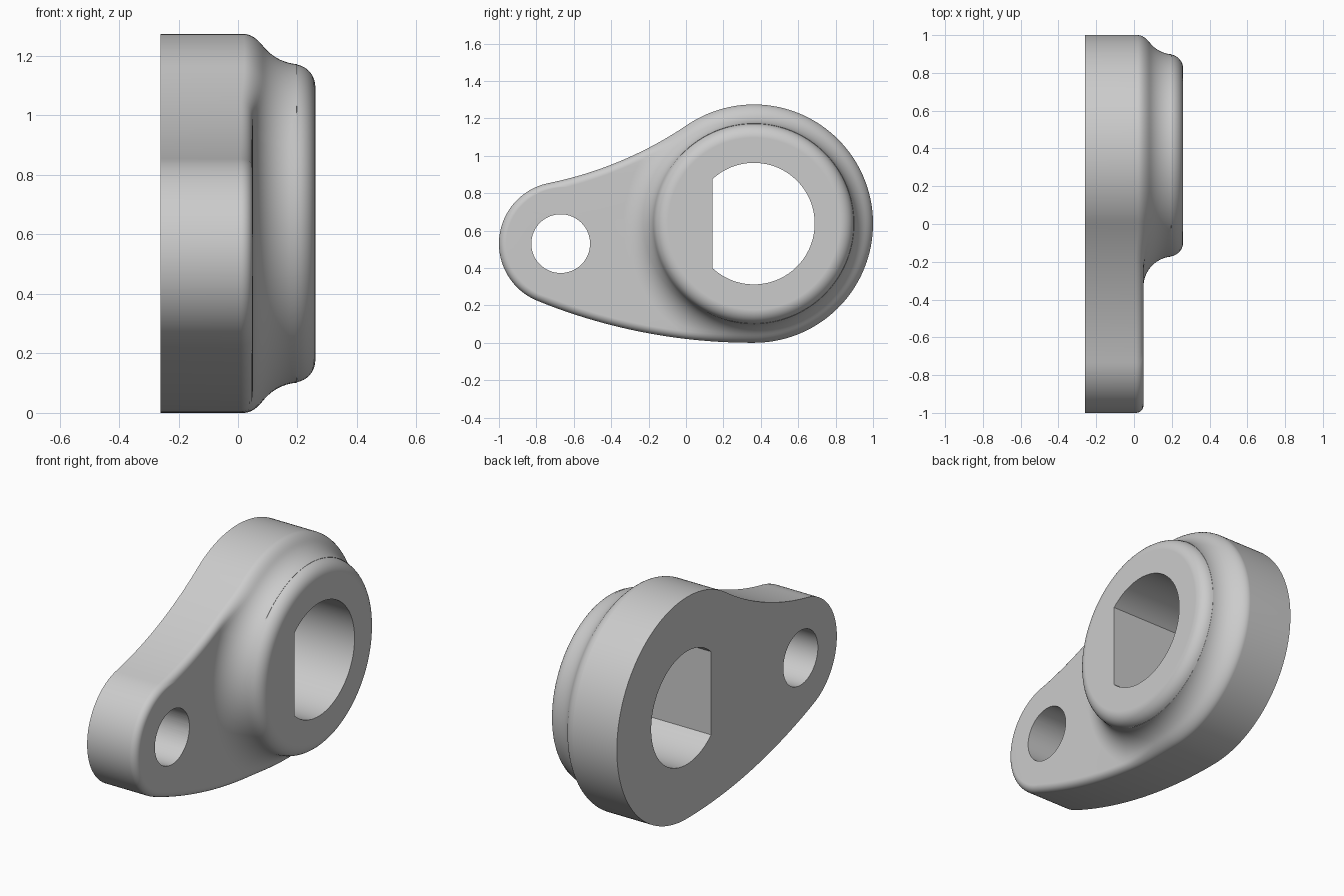
import bpy, bmesh, math
from mathutils import Vector

cube = bpy.data.objects.get("Cube")
if cube:
    bpy.data.objects.remove(cube, do_unlink=True)

steel = bpy.data.materials.new("light grey")
steel.use_nodes = True
steel.diffuse_color = (0.6, 0.6, 0.6, 1)
steel.node_tree.nodes["Principled BSDF"].inputs["Base Color"].default_value = (0.6, 0.6, 0.6, 1)

# Main dimensions; 2D points are (y, z)
BIG, BIG_R = Vector((0.363, 0.637)), 0.637
SMALL, SMALL_R = Vector((-0.67, 0.53)), 0.33
BACK, PLATE, TOP = -0.26, 0.05, 0.26
FILLET, ROUND, BOSS_R, EDGE = 0.16, 0.075, 0.535, 0.04


def upper_meeting(r1, r2):
    """Upper crossing of circles about the two lobe centres."""
    axis = SMALL - BIG
    d = axis.length
    a = (r1 * r1 - r2 * r2 + d * d) / (2 * d)
    u = axis / d
    return BIG + u * a + Vector((u.y, -u.x)) * math.sqrt(r1 * r1 - a * a)


def angle(v):
    return math.atan2(v.y, v.x)


def arc(centre, radius, a0, a1, count, sign=1):
    """Points with outward normals, last point left out."""
    result = []
    for i in range(count):
        t = a0 + (a1 - a0) * i / count
        n = Vector((math.cos(t), math.sin(t)))
        result.append((centre + n * radius, n * sign))
    return result


# Outline: two lobes joined by a hollow upper arc and a bulging lower arc
HOLLOW_R, BULGE_R = 2.05, 3.05
hollow = upper_meeting(HOLLOW_R + BIG_R, HOLLOW_R + SMALL_R)
bulge = upper_meeting(BULGE_R - BIG_R, BULGE_R - SMALL_R)
big_top, small_top = angle(hollow - BIG), angle(hollow - SMALL)
big_low, small_low = angle(BIG - bulge), angle(SMALL - bulge)
outline = arc(BIG, BIG_R, big_low, big_top, 96)
outline += arc(hollow, HOLLOW_R, big_top - math.pi, small_top - math.pi, 28, -1)
outline += arc(SMALL, SMALL_R, small_top, small_low + math.tau, 48)
outline += arc(bulge, BULGE_R, small_low, big_low, 32)


def fillet_height(r):
    """Height of the hollow fillet at the foot of the boss."""
    d = min(max(BOSS_R + FILLET - r, 0), FILLET)
    return PLATE + FILLET - math.sqrt(FILLET ** 2 - d ** 2)


def spoke(point, normal):
    """Section along one ray from the boss centre, as (radius, x)."""
    ray = point - BIG
    reach = ray.length
    slant = max(ray.normalized().dot(normal), 0.3)
    section = []
    for i in range(9):  # rounded boss rim
        t = math.radians(90 - 80 * i / 8)
        section.append((BOSS_R - ROUND + ROUND * math.cos(t), TOP - ROUND + ROUND * math.sin(t)))
    inner = reach - EDGE / slant
    foot = min(BOSS_R + FILLET, inner)
    for i in range(1, 13):  # fillet, finer where it is steep
        r = BOSS_R + (foot - BOSS_R) * (i / 12) ** 2
        section.append((r, fillet_height(r)))
    for i in range(7):  # rounded plate edge
        t = math.radians(90 * i / 6)
        r = inner + EDGE / slant * math.sin(t)
        section.append((r, fillet_height(r) - EDGE * (1 - math.cos(t))))
    section.append((reach, BACK))
    return ray.normalized(), section


# Lever body: rings of spokes closed by flat end faces
bm = bmesh.new()
columns = []
for point, normal in outline:
    ray, section = spoke(point, normal)
    column = []
    for r, x in section:
        p = BIG + ray * r
        column.append(bm.verts.new((x, p.x, p.y)))
    columns.append(column)
for i, a in enumerate(columns):
    b = columns[(i + 1) % len(columns)]
    for k in range(len(a) - 1):
        bm.faces.new((a[k], a[k + 1], b[k + 1], b[k]))
bm.faces.new([c[0] for c in columns])
bm.faces.new([c[-1] for c in columns])
bmesh.ops.remove_doubles(bm, verts=bm.verts, dist=0.0002)
bmesh.ops.recalc_face_normals(bm, faces=bm.faces)
mesh = bpy.data.meshes.new("lever_body")
bm.to_mesh(mesh)
bm.free()
mesh.materials.append(steel)
body = bpy.data.objects.new("lever_body", mesh)
bpy.context.collection.objects.link(body)


def cut_hole(name, points):
    """Cut a straight hole of the given (y, z) section through the body."""
    bm = bmesh.new()
    face = bm.faces.new([bm.verts.new((-0.5, p.x, p.y)) for p in points])
    moved = bmesh.ops.extrude_face_region(bm, geom=[face])["geom"]
    bmesh.ops.translate(bm, vec=(1, 0, 0), verts=[v for v in moved if isinstance(v, bmesh.types.BMVert)])
    bmesh.ops.recalc_face_normals(bm, faces=bm.faces)
    data = bpy.data.meshes.new(name)
    bm.to_mesh(data)
    bm.free()
    data.materials.append(steel)
    cutter = bpy.data.objects.new(name, data)
    bpy.context.collection.objects.link(cutter)
    bpy.context.view_layer.objects.active = body
    cut = body.modifiers.new(name, 'BOOLEAN')
    cut.operation, cut.solver, cut.object = 'DIFFERENCE', 'EXACT', cutter
    bpy.ops.object.modifier_apply(modifier=cut.name)
    bpy.data.objects.remove(cutter, do_unlink=True)


# Shaft hole with one flat side, and the round pin hole
SHAFT_R, FLAT = 0.325, 0.22
corner = math.pi - math.acos(FLAT / SHAFT_R)
shaft = [p for p, n in arc(BIG, SHAFT_R, -corner, corner, 72)]
shaft.append(BIG + Vector((math.cos(corner), math.sin(corner))) * SHAFT_R)
cut_hole("shaft_hole", shaft)
cut_hole("pin_hole", [p for p, n in arc(SMALL, 0.157, 0, math.tau, 64)])

# Smooth shading with sharp hole and back edges
bpy.ops.object.select_all(action='DESELECT')
body.select_set(True)
bpy.context.view_layer.objects.active = body
bpy.ops.object.shade_smooth_by_angle(angle=math.radians(35))
weighted = body.modifiers.new("even_shading", 'WEIGHTED_NORMAL')
weighted.keep_sharp = True
